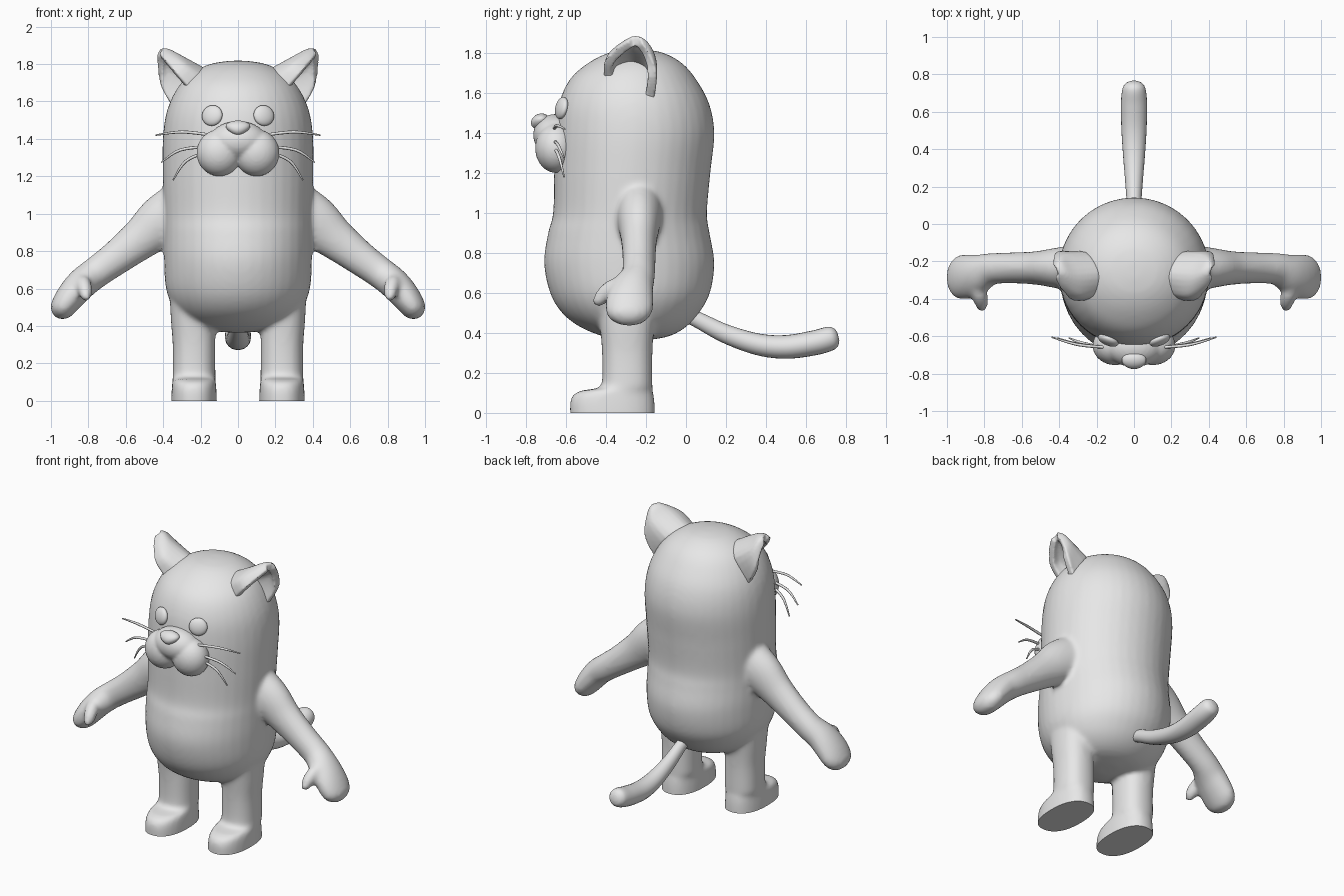
import bpy, bmesh, math
from mathutils import Vector, Matrix

if "Cube" in bpy.data.objects:
    bpy.data.objects.remove(bpy.data.objects["Cube"])

grey = bpy.data.materials.new("plain_grey")
grey.diffuse_color = (0.8, 0.8, 0.8, 1)
grey.use_nodes = True
grey.node_tree.nodes["Principled BSDF"].inputs["Base Color"].default_value = grey.diffuse_color


def finish(ob, angle=50):
    ob.data.materials.clear()
    ob.data.materials.append(grey)
    bpy.ops.object.select_all(action='DESELECT')
    ob.select_set(True)
    bpy.context.view_layer.objects.active = ob
    bpy.ops.object.shade_smooth_by_angle(angle=math.radians(angle))


def make(name, bm):
    bmesh.ops.recalc_face_normals(bm, faces=bm.faces)
    me = bpy.data.meshes.new(name)
    bm.to_mesh(me)
    bm.free()
    ob = bpy.data.objects.new(name, me)
    bpy.context.collection.objects.link(ob)
    return ob


def bake(ob):
    """Replace the mesh with its modified result."""
    dg = bpy.context.evaluated_depsgraph_get()
    me = bpy.data.meshes.new_from_object(ob.evaluated_get(dg))
    ob.modifiers.clear()
    ob.data = me


def spline(rows, steps=5):
    """Catmull-Rom interpolation of tuples."""
    out = []
    for i in range(len(rows) - 1):
        p = [rows[max(0, min(len(rows) - 1, i + k))] for k in (-1, 0, 1, 2)]
        for s in range(steps):
            t = s / steps
            out.append([0.5 * (2 * b + (c - a) * t + (2 * a - 5 * b + 4 * c - d) * t * t
                        + (3 * b - a - 3 * c + d) * t ** 3) for a, b, c, d in zip(*p)])
    return out + [list(rows[-1])]


def loft(bm, sections, n=32, power=1.0):
    """Sections: (centre, half axis u, half axis v)."""
    rings = []
    for c, u, v in sections:
        ring = []
        for i in range(n):
            a = 2 * math.pi * i / n
            ca, sa = math.cos(a), math.sin(a)
            ring.append(bm.verts.new(c + u * math.copysign(abs(ca) ** power, ca)
                                     + v * math.copysign(abs(sa) ** power, sa)))
        rings.append(ring)
    for r, s in zip(rings, rings[1:]):
        for i in range(n):
            bm.faces.new((r[i], r[(i + 1) % n], s[(i + 1) % n], s[i]))
    bm.faces.new(rings[0][::-1])
    bm.faces.new(rings[-1])


def stack(bm, rows, power=1.0, steps=5):
    """Upright loft; rows are (z, centre x, half x, front y, back y)."""
    loft(bm, [(Vector((x, (f + b) / 2, z)), Vector((h, 0, 0)), Vector((0, (b - f) / 2, 0)))
              for z, x, h, f, b in spline(rows, steps)], 40, power)


def limb(bm, rows, side=1, n=24, steps=5):
    """Loft on a path; rows are (x, y, z, radius across, radius along the flat axis)."""
    pts = spline(rows, steps)
    ps = [Vector((side * p[0], p[1], p[2])) for p in pts]
    secs = []
    for i, p in enumerate(ps):
        d = (ps[min(i + 1, len(ps) - 1)] - ps[max(i - 1, 0)]).normalized()
        ref = Vector((1, 0, 0)) if abs(d.x) < 0.3 else Vector((0, 1, 0))
        v = (ref - d * ref.dot(d)).normalized()
        secs.append((p, d.cross(v) * max(pts[i][3], .001), v * max(pts[i][4], .001)))
    loft(bm, secs, n)


def ball(bm, loc, size, rot=Matrix(), seg=32):
    m = Matrix.Translation(loc) @ rot @ Matrix.Diagonal((*size, 1))
    bmesh.ops.create_uvsphere(bm, u_segments=seg, v_segments=seg // 2, radius=1, matrix=m)


def fuse(ob, voxel, smooth):
    r = ob.modifiers.new("fuse", 'REMESH')
    r.mode, r.voxel_size = 'VOXEL', voxel
    s = ob.modifiers.new("soften", 'SMOOTH')
    s.factor, s.iterations = 0.5, smooth
    bake(ob)


# Body with arms and legs fused in
bm = bmesh.new()
stack(bm, [(.365, 0, .05, -.32, -.18), (.385, 0, .19, -.42, -.08), (.43, 0, .28, -.53, .0),
           (.5, 0, .345, -.62, .065), (.6, 0, .385, -.68, .12), (.75, 0, .395, -.71, .142),
           (.9, 0, .395, -.69, .118), (1.0, 0, .396, -.665, .105), (1.2, 0, .402, -.66, .122),
           (1.4, 0, .402, -.655, .142), (1.55, 0, .38, -.635, .115), (1.67, 0, .325, -.58, .05),
           (1.75, 0, .25, -.49, -.02), (1.8, 0, .15, -.39, -.11), (1.818, 0, .04, -.29, -.2)])
for s in (-1, 1):
    # Leg and foot, continued below the floor so the sole can be cut flat
    stack(bm, [(-.05, s * .235, .122, -.58, -.155), (0, s * .235, .122, -.58, -.155),
               (.05, s * .235, .12, -.58, -.157), (.09, s * .235, .117, -.565, -.162),
               (.112, s * .235, .115, -.52, -.167), (.125, s * .235, .115, -.44, -.168),
               (.16, s * .235, .114, -.42, -.168), (.3, s * .235, .114, -.42, -.168),
               (.42, s * .24, .118, -.43, -.16), (.55, s * .235, .13, -.45, -.14)], .85, 3)
    # Arm and hand
    limb(bm, [(.26, -.235, 1.03, .17, .13), (.40, -.235, .96, .145, .11),
              (.52, -.235, .865, .112, .09), (.65, -.235, .765, .093, .083),
              (.76, -.24, .685, .085, .085), (.83, -.265, .63, .084, .105),
              (.885, -.28, .57, .08, .118), (.93, -.285, .51, .07, .117),
              (.955, -.285, .47, .056, .09), (.97, -.285, .445, .02, .035)], s)
    # Thumb
    limb(bm, [(.84, -.31, .65, .04, .045), (.825, -.38, .62, .042, .042),
              (.815, -.425, .575, .038, .036), (.815, -.455, .54, .02, .02)], s, 16)
body = make("body", bm)
fuse(body, .014, 8)
bm = bmesh.new()
bm.from_mesh(body.data)
cut = bmesh.ops.bisect_plane(bm, geom=bm.verts[:] + bm.edges[:] + bm.faces[:],
                             plane_co=(0, 0, 0), plane_no=(0, 0, 1), clear_inner=True)
bmesh.ops.holes_fill(bm, edges=[e for e in bm.edges if e.is_boundary], sides=0)
bm.to_mesh(body.data)
bm.free()
finish(body)

# Tail
bm = bmesh.new()
limb(bm, [(0, -.06, .52, .035, .03), (0, .06, .465, .04, .036), (0, .2, .395, .047, .045),
          (0, .36, .343, .054, .058), (0, .5, .33, .059, .067), (0, .64, .35, .062, .07),
          (0, .72, .372, .06, .062), (0, .75, .38, .045, .045), (0, .762, .383, .02, .02)])
finish(make("tail", bm))

# Muzzle: two cheeks and a bridge
bm = bmesh.new()
for s in (-1, 1):
    ball(bm, (s * .1, -.65, 1.325), (.122, .105, .125))
ball(bm, (0, -.655, 1.39), (.155, .11, .105))
muzzle = make("muzzle", bm)
fuse(muzzle, .009, 6)
finish(muzzle)

# Nose: a ball narrowed towards the bottom
bm = bmesh.new()
ball(bm, (0, 0, 0), (.078, .045, .04))
for v in bm.verts:
    v.co.x *= .8 + 7 * v.co.z if v.co.z < 0.02 else .94
    v.co += Vector((0, -.73 + v.co.z * .2, 1.458))
finish(make("nose", bm))

# Ear sheet: rows from base to tip, columns from front edge round to back edge
EAR = [[(.25, -.41, 1.66), (.18, -.37, 1.73), (.18, -.26, 1.78), (.25, -.15, 1.72), (.35, -.16, 1.57)],
       [(.33, -.41, 1.75), (.28, -.38, 1.80), (.30, -.27, 1.845), (.36, -.16, 1.80), (.41, -.145, 1.68)],
       [(.39, -.35, 1.82), (.36, -.33, 1.85), (.365, -.26, 1.88), (.40, -.19, 1.855), (.43, -.17, 1.77)],
       [(.425, -.29, 1.86), (.41, -.28, 1.875), (.405, -.26, 1.887), (.42, -.23, 1.88), (.435, -.22, 1.85)]]
for side, s in (("left", 1), ("right", -1)):
    bm = bmesh.new()
    cols = [spline(row, 4) for row in EAR]
    grid = [spline([c[j] for c in cols], 4) for j in range(len(cols[0]))]
    vs = [[bm.verts.new((s * p[0], p[1], p[2])) for p in line] for line in grid]
    for a, b in zip(vs, vs[1:]):
        for i in range(len(a) - 1):
            f = (a[i], b[i], b[i + 1], a[i + 1])
            bm.faces.new(f if s > 0 else f[::-1])
    me = bpy.data.meshes.new("ear")
    bm.normal_update()
    outward = sum((f.normal.dot(Vector((-s, .3, 1))) for f in bm.faces))
    if outward < 0:
        bmesh.ops.reverse_faces(bm, faces=bm.faces)
    bm.to_mesh(me)
    bm.free()
    ear = bpy.data.objects.new(side + "_ear", me)
    bpy.context.collection.objects.link(ear)
    m = ear.modifiers.new("thickness", 'SOLIDIFY')
    m.thickness, m.offset = .045, -1
    bake(ear)
    fuse(ear, .008, 5)
    finish(ear)

    # Eye
    bm = bmesh.new()
    rot = Matrix.Rotation(s * math.radians(22), 4, 'Z') @ Matrix.Rotation(math.radians(-12), 4, 'X')
    ball(bm, (s * .138, -.622, 1.525), (.058, .026, .056), rot)
    finish(make(side + "_eye", bm))

    # Whiskers
    bm = bmesh.new()
    for pts in ([(.14, -.66, 1.42), (.30, -.645, 1.437), (.44, -.605, 1.42)],
                [(.16, -.66, 1.36), (.31, -.64, 1.34), (.41, -.61, 1.275)],
                [(.17, -.66, 1.33), (.28, -.635, 1.28), (.347, -.61, 1.18)]):
        limb(bm, [(*p, r, r) for p, r in zip(pts, (.008, .008, .004))], s, 8)
    finish(make(side + "_whiskers", bm))
